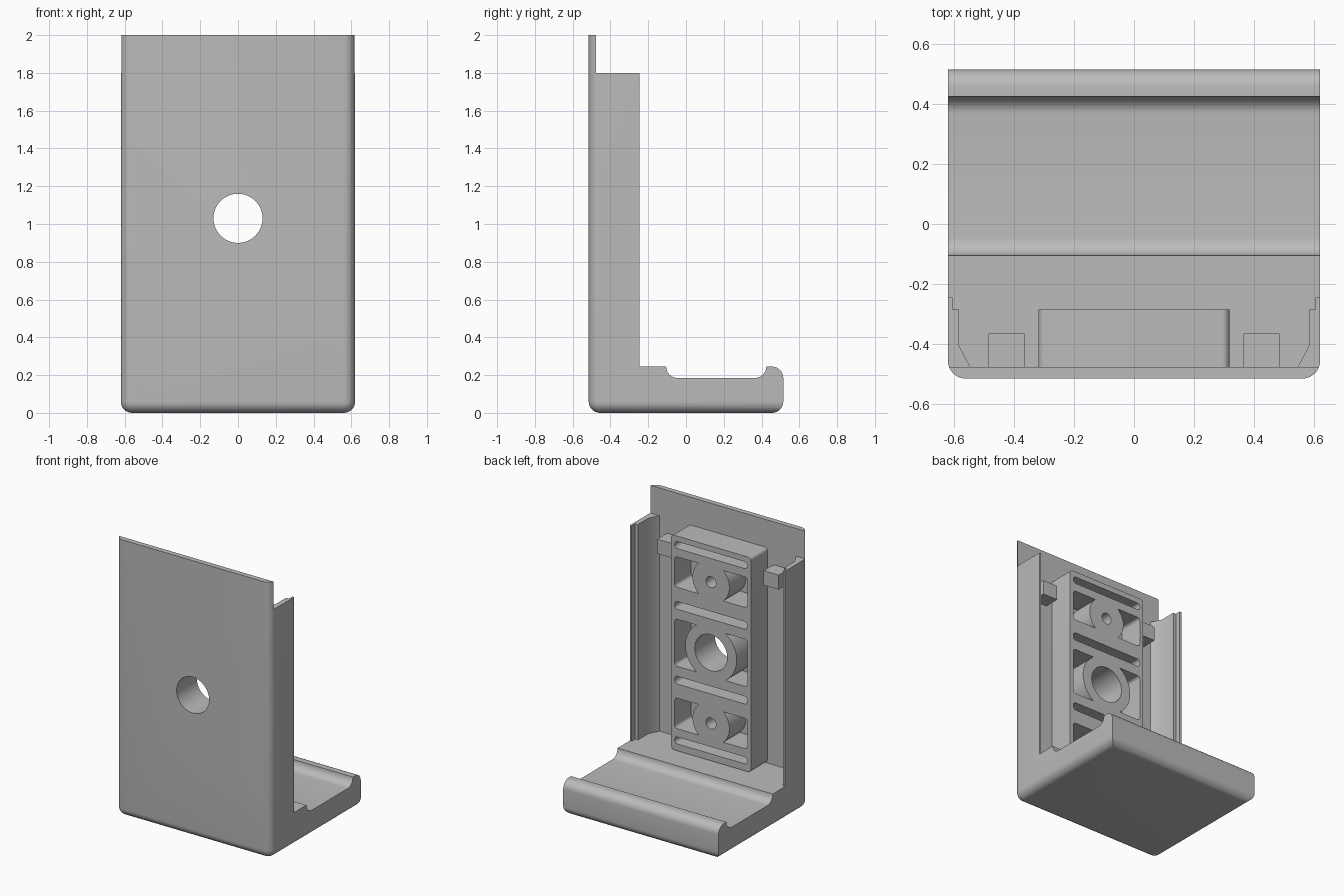
import bpy, bmesh, math
from mathutils import Vector

if "Cube" in bpy.data.objects:
    bpy.data.objects.remove(bpy.data.objects["Cube"], do_unlink=True)

grey = bpy.data.materials.new("plain grey")
grey.use_nodes = True
colour = (0.5, 0.5, 0.5, 1)
grey.diffuse_color = colour
grey.node_tree.nodes["Principled BSDF"].inputs["Base Color"].default_value = colour


def finish(name, bm):
    bmesh.ops.recalc_face_normals(bm, faces=bm.faces)
    mesh = bpy.data.meshes.new(name)
    bm.to_mesh(mesh)
    bm.free()
    mesh.materials.append(grey)
    obj = bpy.data.objects.new(name, mesh)
    bpy.context.collection.objects.link(obj)
    return obj


def box(name, lo, hi, radius=0, rounded=None, segments=8):
    """Box between two corners; rounded(direction, middle) picks edges to round."""
    bm = bmesh.new()
    bmesh.ops.create_cube(bm, size=1)
    for v in bm.verts:
        v.co = Vector([lo[i] if v.co[i] < 0 else hi[i] for i in range(3)])
    if rounded:
        edges = []
        for e in bm.edges:
            a, b = e.verts[0].co, e.verts[1].co
            if rounded((a - b).normalized(), (a + b) / 2):
                edges.append(e)
        bmesh.ops.bevel(bm, geom=edges, offset=radius, segments=segments,
                        profile=0.5, affect='EDGES')
    return finish(name, bm)


def prism(name, points, offset):
    """Extrude a closed outline along an offset."""
    bm = bmesh.new()
    face = bm.faces.new([bm.verts.new(p) for p in points])
    made = bmesh.ops.extrude_face_region(bm, geom=[face])
    bmesh.ops.translate(bm, vec=offset,
                        verts=[v for v in made["geom"] if isinstance(v, bmesh.types.BMVert)])
    return finish(name, bm)


def rod(name, z, radius, y0, y1):
    """Cylinder lying along y."""
    ring = [math.tau * i / 64 for i in range(64)]
    return prism(name, [(radius * math.cos(a), y0, z + radius * math.sin(a)) for a in ring],
                 (0, y1 - y0, 0))


def boolean(obj, cutter, operation='DIFFERENCE'):
    mod = obj.modifiers.new("cut", 'BOOLEAN')
    mod.operation, mod.object, mod.solver = operation, cutter, 'EXACT'
    bpy.context.view_layer.objects.active = obj
    bpy.ops.object.modifier_apply(modifier=mod.name)
    bpy.data.objects.remove(cutter, do_unlink=True)


def arc(cy, cz, r, start, end, steps=8):
    angles = [math.radians(start + (end - start) * i / steps) for i in range(steps + 1)]
    return [(cy + r * math.cos(a), cz + r * math.sin(a)) for a in angles]


W, FRONT, BACK = 0.62, -0.515, 0.515
PLATE, LEDGE, RIM = -0.477, 0.245, -0.245
MID, FACE = 1.03, -0.285

# Side profile: thin top lip, upright, grooved foot with rounded toe
side = [(FRONT, 2), (FRONT, 0)]
side += arc(BACK - 0.06, 0.06, 0.06, -90, 0)
side += arc(BACK - 0.06, LEDGE - 0.06, 0.06, 0, 90)
side += [(0.43, LEDGE)] + arc(0.365, 0.245, 0.06, 0, -90)
side += arc(-0.045, 0.245, 0.06, -90, -180)
side += [(RIM, LEDGE), (RIM, 1.8), (PLATE, 1.8), (PLATE, 2)]
profile = prism("profile", [(-1, y, z) for y, z in side], (2, 0, 0))

# Body: the profile trimmed by a box with rounded front and bottom edges
body = box("body", (-W, FRONT, 0), (W, 1, 3), 0.06,
           lambda d, m: (abs(d.z) > 0.9 and m.y < 0)
           or (m.z < 0.01 and abs(d.z) < 0.1 and m.y < 0.9))
boolean(body, profile, 'INTERSECT')

# Channel between the side walls, with chamfered roots and stepped lips
half = [(0.545, PLATE), (0.583, -0.405), (0.583, FACE), (0.605, FACE), (0.605, -0.2)]
plan = half + [(-x, y) for x, y in reversed(half)]
boolean(body, prism("channel", [(x, y, LEDGE) for x, y in plan], (0, 0, 2)))
boolean(body, rod("bore", MID, 0.13, -0.7, -0.1))

# Mounting block behind the plate, with bosses left standing inside pockets
block = box("mounting_block", (-0.318, PLATE, 0.25), (0.318, FACE, 1.8), 0.025,
            lambda d, m: abs(d.y) > 0.9)
openings = [(0, 0.17, 0.205, 0.13)]
for s in (-1, 1):
    openings += [(s * 0.51, 0.11, 0.147, 0.04),
                 (s * 0.27, 0.028, 0, 0), (s * 0.705, 0.025, 0, 0)]
for dz, h, boss, hole in openings:
    z = MID + dz
    pocket = box("pocket", (-0.29, PLATE + 0.004, z - h), (0.29, -0.2, z + h), 0.022,
                 lambda d, m: abs(d.y) > 0.9, 5)
    if boss:
        boolean(pocket, rod("boss", z, boss, -0.7, -0.1))
    boolean(block, pocket)
    if hole:
        start = -0.7 if dz == 0 else PLATE + 0.004
        boolean(block, rod("hole", z, hole, start, -0.1))

# Small catches either side of the block
parts = [body, block]
for side_name, s in (("left", 1), ("right", -1)):
    x0, x1 = sorted((s * 0.365, s * 0.485))
    parts.append(box(side_name + "_catch", (x0, PLATE - 0.005, 1.585), (x1, -0.365, 1.69)))

# Smooth the rounded areas, keeping edges crisp
bpy.ops.object.select_all(action='DESELECT')
for obj in parts:
    obj.select_set(True)
bpy.context.view_layer.objects.active = body
bpy.ops.object.shade_smooth_by_angle(angle=math.radians(30))
